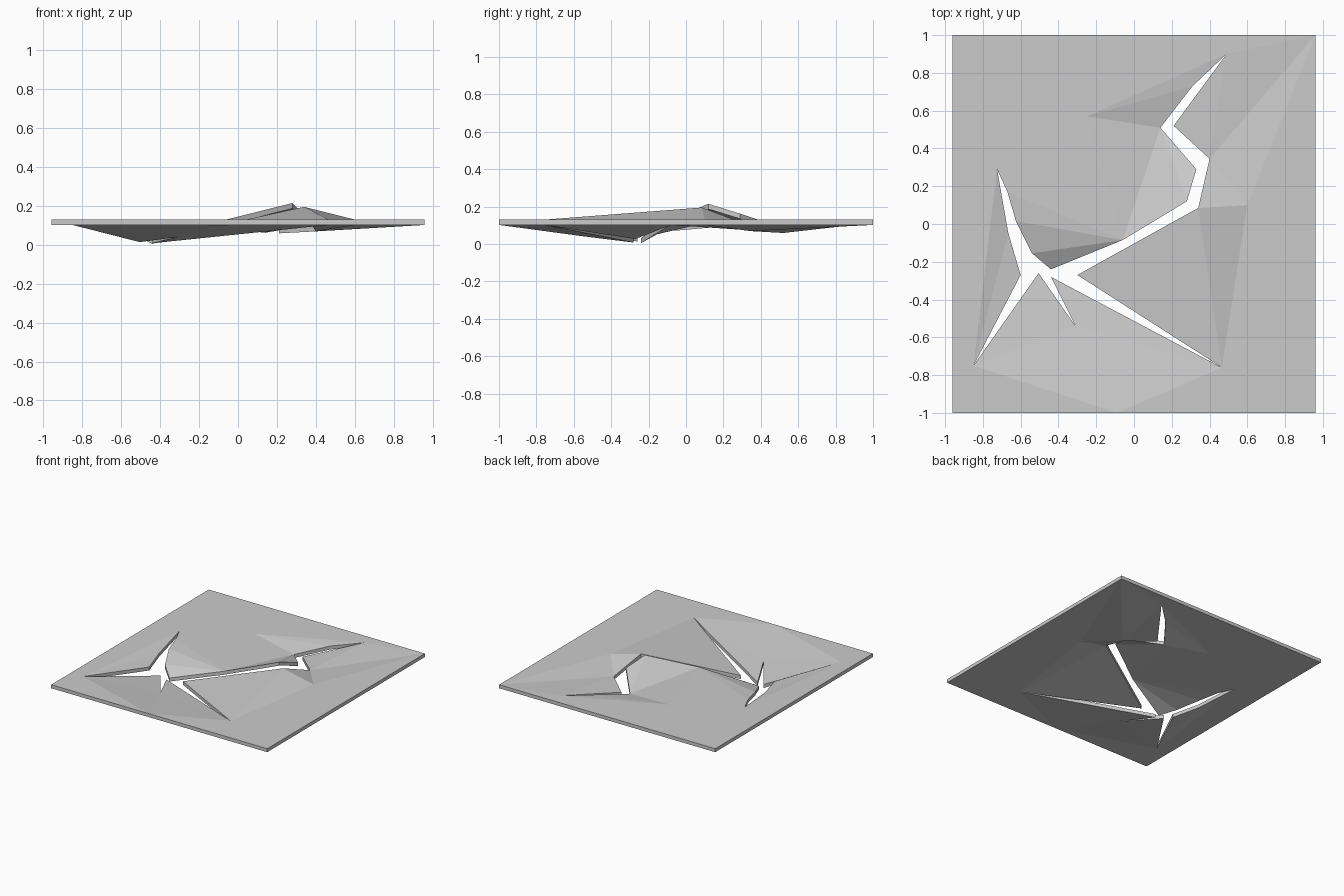
import bpy, bmesh
from mathutils import Vector
from mathutils.geometry import delaunay_2d_cdt

if "Cube" in bpy.data.objects:
    bpy.data.objects.remove(bpy.data.objects["Cube"])

TOP, THICK = 0.13, 0.028

# Slab border, with one extra corner where a fold reaches the front edge
border = [(-0.96, -1, TOP), (-0.09, -1, TOP), (0.96, -1, TOP),
          (0.96, 1, TOP), (-0.96, 1, TOP)]

# Outline of the branching crack: x, y and height of the lip
crack = [
    (0.49, 0.90, TOP), (0.31, 0.73, 0.12), (0.14, 0.51, 0.09),
    (0.33, 0.29, 0.162), (0.28, 0.12, 0.215), (-0.06, -0.085, 0.13),
    (-0.44, -0.24, 0.033), (-0.54, -0.155, 0.08), (-0.625, 0.015, 0.12),
    (-0.67, 0.17, TOP), (-0.725, 0.29, TOP), (-0.665, -0.05, 0.10),
    (-0.60, -0.27, 0.09), (-0.85, -0.75, TOP), (-0.505, -0.26, 0.042),
    (-0.31, -0.54, 0.068), (-0.44, -0.28, 0.036), (0.465, -0.76, TOP),
    (-0.30, -0.27, 0.055), (0.34, 0.085, 0.195), (0.40, 0.345, 0.097),
    (0.21, 0.52, 0.087)]

# Points where the buckled area returns to the flat slab
flat = [(-0.25, 0.57, TOP), (0.60, 0.10, TOP)]

pts = border + crack + flat
nb, nc = len(border), len(crack)
faces = [list(range(nb)), list(range(nb, nb + nc))]
co, _, tris, orig, _, face_src = delaunay_2d_cdt(
    [Vector(p[:2]) for p in pts], [], faces, 0, 1e-5)

# Top surface: keep the slab, leave the crack open
bm = bmesh.new()
vs = [bm.verts.new((c.x, c.y, pts[o[0]][2] if o else TOP))
      for c, o in zip(co, orig)]
for tri, src in zip(tris, face_src):
    if 0 in src and 1 not in src:
        bm.faces.new([vs[i] for i in tri])
bmesh.ops.delete(bm, geom=[v for v in bm.verts if not v.link_faces],
                 context='VERTS')

# Give the slab its thickness straight down
bottom = bmesh.ops.extrude_face_region(bm, geom=bm.faces[:], use_keep_orig=True)
bmesh.ops.translate(bm, vec=(0, 0, -THICK),
                    verts=[g for g in bottom["geom"]
                           if isinstance(g, bmesh.types.BMVert)])
bmesh.ops.recalc_face_normals(bm, faces=bm.faces[:])

mesh = bpy.data.meshes.new("cracked_slab")
bm.to_mesh(mesh)
bm.free()
bpy.context.collection.objects.link(bpy.data.objects.new("cracked_slab", mesh))
